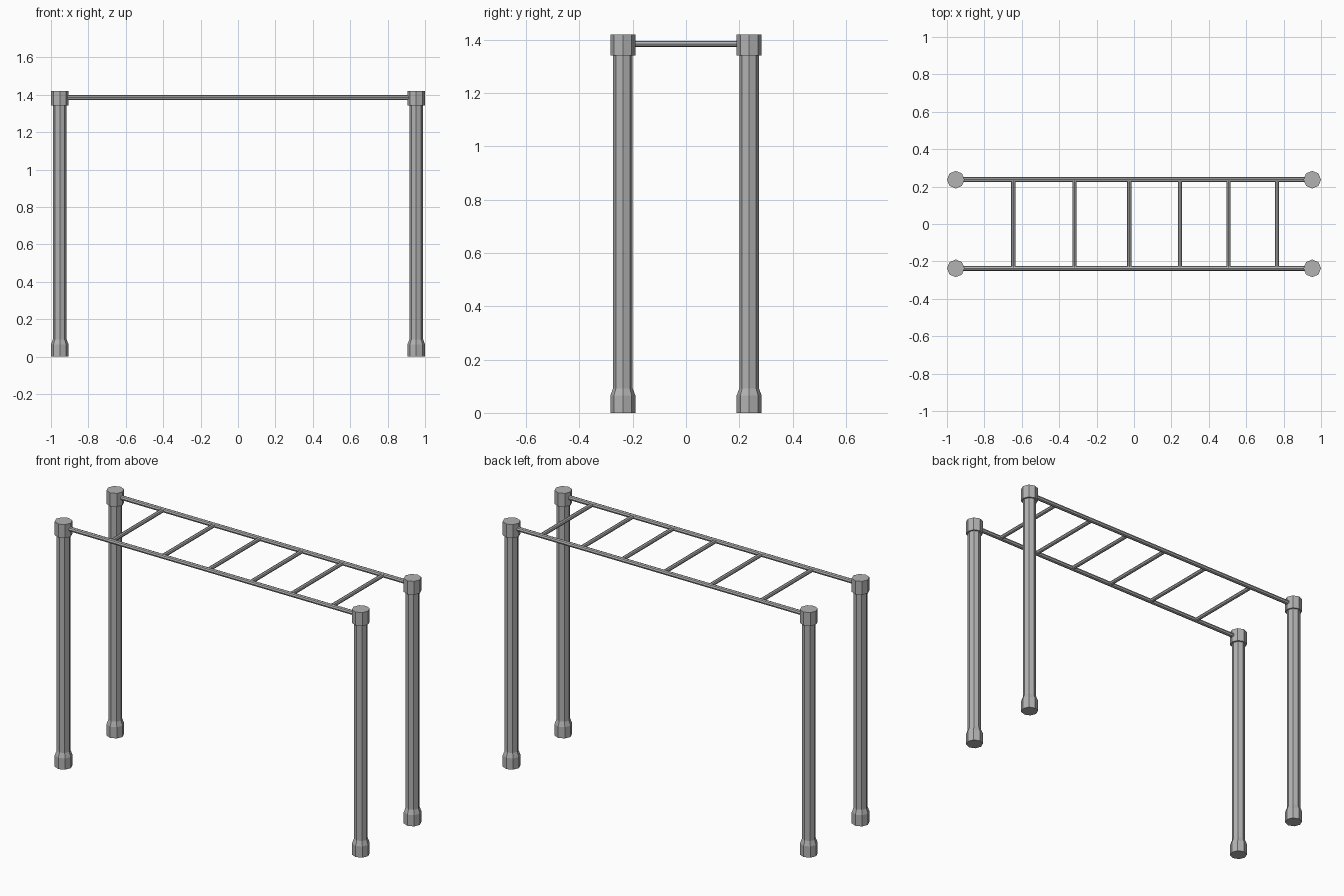
import bpy, math
from mathutils import Vector

cube = bpy.data.objects.get("Cube")
if cube:
    bpy.data.objects.remove(cube, do_unlink=True)

steel = bpy.data.materials.new("grey steel")
steel.use_nodes = True
colour = (0.45, 0.45, 0.45, 1)
steel.diffuse_color = colour
steel.node_tree.nodes["Principled BSDF"].inputs["Base Color"].default_value = colour

POST_X, POST_Y, BAR_Z = 0.953, 0.237, 1.385


def lathe(name, profile, location, sides=8):
    """Closed faceted solid from (radius, height) rings."""
    verts, faces = [], []
    for r, z in profile:
        for i in range(sides):
            a = math.tau * i / sides
            verts.append((r * math.cos(a), r * math.sin(a), z))
    for k in range(len(profile) - 1):
        for i in range(sides):
            j = (i + 1) % sides
            a, b = k * sides, (k + 1) * sides
            faces.append((a + i, a + j, b + j, b + i))
    faces.append(tuple(reversed(range(sides))))
    faces.append(tuple(range(len(verts) - sides, len(verts))))
    mesh = bpy.data.meshes.new(name)
    mesh.from_pydata(verts, [], faces)
    mesh.materials.append(steel)
    obj = bpy.data.objects.new(name, mesh)
    obj.location = location
    bpy.context.collection.objects.link(obj)
    return obj


def bar(name, start, end, radius):
    """Faceted rod between two points."""
    start, end = Vector(start), Vector(end)
    span = end - start
    obj = lathe(name, [(radius, 0), (radius, span.length)], start)
    obj.rotation_euler = span.to_track_quat('Z', 'Y').to_euler()


# Four posts with flared feet and collars at the top
for x, side in ((-POST_X, "right"), (POST_X, "left")):
    for y, end in ((-POST_Y, "front"), (POST_Y, "back")):
        lathe(f"{end}_{side}_post",
              [(0.047, 0), (0.047, 0.065), (0.037, 0.092), (0.037, 1.35)], (x, y, 0))
        lathe(f"{end}_{side}_cap", [(0.047, 1.342), (0.047, 1.42)], (x, y, 0))

# Two long rails
for y, end in ((-POST_Y, "front"), (POST_Y, "back")):
    bar(f"{end}_rail", (-POST_X, y, BAR_Z), (POST_X, y, BAR_Z), 0.013)

# Rungs, spaced closer toward the left end
for i, x in enumerate((-0.645, -0.318, -0.025, 0.246, 0.505, 0.765)):
    bar(f"rung_{i + 1}", (x, -POST_Y, BAR_Z), (x, POST_Y, BAR_Z), 0.0115)
